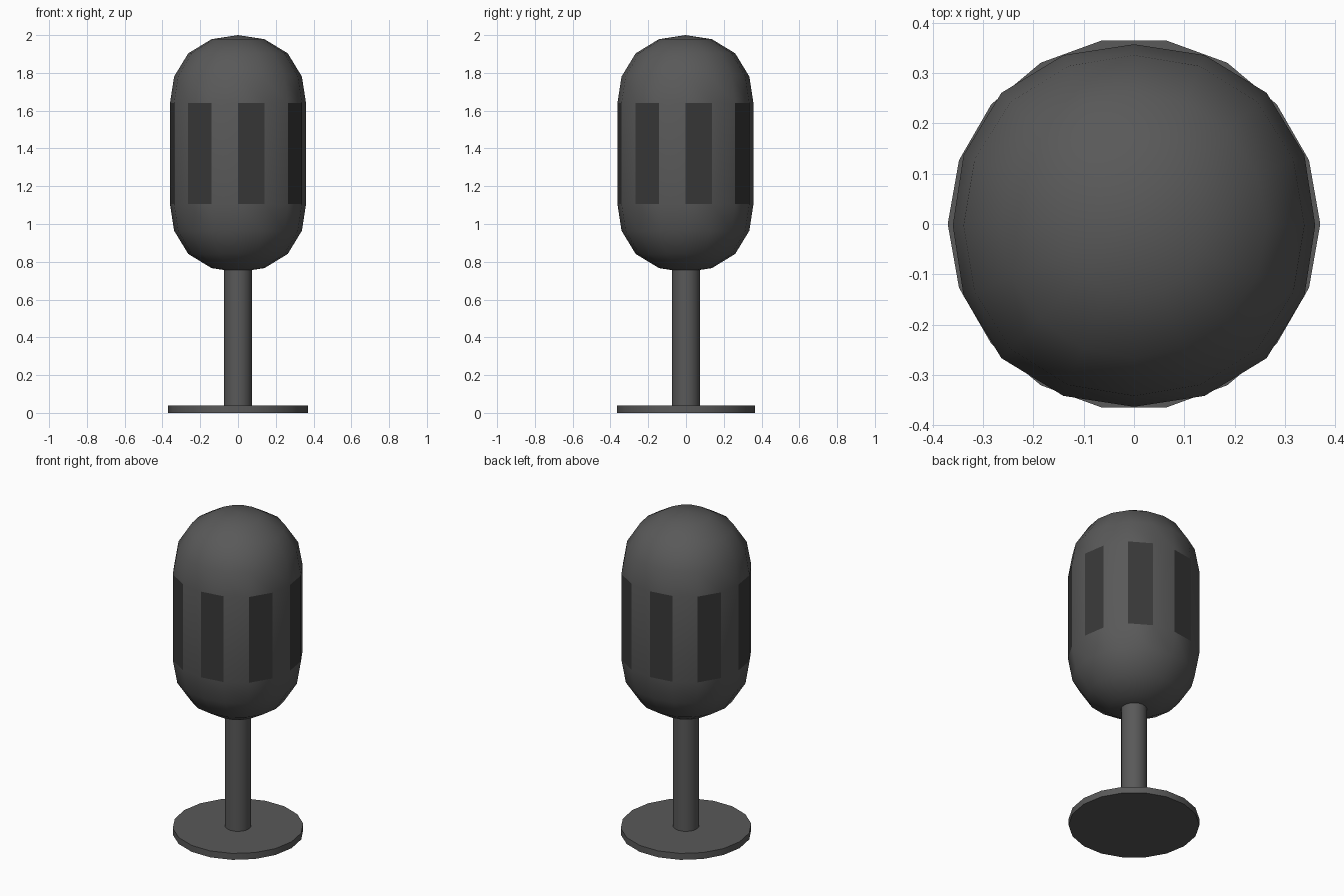
import bpy, bmesh
from math import sin, cos, pi
from mathutils import Vector

if "Cube" in bpy.data.objects:
    bpy.data.objects.remove(bpy.data.objects["Cube"])


def material(name, v):
    m = bpy.data.materials.new(name)
    m.diffuse_color = (v, v, v, 1)
    m.use_nodes = True
    m.node_tree.nodes["Principled BSDF"].inputs["Base Color"].default_value = m.diffuse_color
    return m


body_mat = material("dark_grey", 0.1)
panel_mat = material("charcoal", 0.04)


def cylinder(name, r, z0, z1, sides):
    bpy.ops.mesh.primitive_cylinder_add(vertices=sides, radius=r, depth=z1 - z0,
                                        location=(0, 0, (z0 + z1) / 2),
                                        rotation=(0, 0, pi / 2))
    ob = bpy.context.object
    ob.name = name
    ob.data.materials.append(body_mat)
    bpy.ops.object.shade_smooth_by_angle(angle=pi / 6)
    return ob


# flat foot and pole
cylinder("base_disc", 0.37, 0, 0.04, 18)
cylinder("stem", 0.074, 0.03, 0.80, 16)

# capsule head: slightly squared round section, two domes joined by a straight wall
SEG, R = 16, 0.36


def head_point(az, el, zc):
    d = Vector((cos(az) * cos(el), sin(az) * cos(el), sin(el)))
    x, y, z = (c * c for c in d)
    p = d * R * (1 + 0.14 * (x * y + y * z + z * x))
    return p + Vector((0, -0.003, zc))


bm = bmesh.new()
levels = [(-i * pi / 8, 1.64) for i in range(-3, 1)] + [(-i * pi / 8, 1.105) for i in range(4)]
rings = [[bm.verts.new(head_point(2 * pi * k / SEG, el, zc)) for k in range(SEG)]
         for el, zc in levels]
top = bm.verts.new(head_point(0, pi / 2, 1.64))
bottom = bm.verts.new(head_point(0, -pi / 2, 1.105))
for k in range(SEG):
    n = (k + 1) % SEG
    bm.faces.new((top, rings[0][k], rings[0][n])).smooth = True
    bm.faces.new((bottom, rings[-1][n], rings[-1][k])).smooth = True
    for i, (a, b) in enumerate(zip(rings, rings[1:])):
        f = bm.faces.new((a[k], b[k], b[n], a[n]))
        # every other wall face is a dark flat panel
        panel = i == 3 and k % 2 == 0
        f.smooth = not panel
        f.material_index = int(panel)
mesh = bpy.data.meshes.new("head")
bm.to_mesh(mesh)
bm.free()
mesh.materials.append(body_mat)
mesh.materials.append(panel_mat)
bpy.context.collection.objects.link(bpy.data.objects.new("head", mesh))
